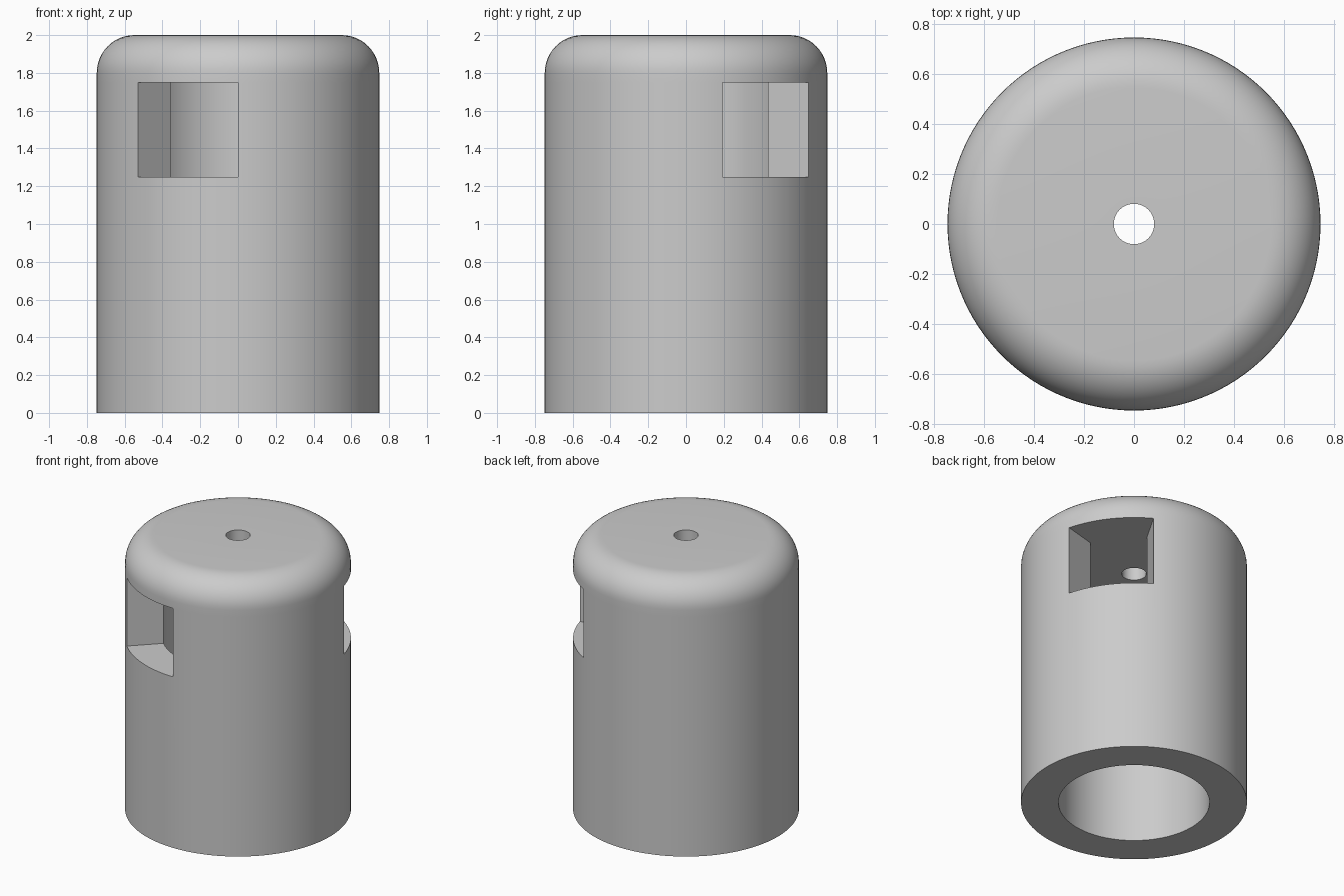
import bpy, bmesh, math

if "Cube" in bpy.data.objects:
    bpy.data.objects.remove(bpy.data.objects["Cube"])

STEP = 3                       # degrees per side
OUTER, BORE, HOLE = 0.748, 0.5, 0.081
LOW, HIGH, TOP, FILLET = 1.25, 1.75, 2.0, 0.2
WINDOWS = [(15, 60), (225, 270)]   # angular spans of the wall openings

# closed wall section: ceiling, bore, base, outside, rounded shoulder, top, hole
profile = [(HOLE, HIGH), (BORE, HIGH), (BORE, LOW), (BORE, 0),
           (OUTER, 0), (OUTER, LOW), (OUTER, HIGH)]
for i in range(13):
    a = math.radians(90 * i / 12)
    profile.append((OUTER - FILLET + FILLET * math.cos(a),
                    TOP - FILLET + FILLET * math.sin(a)))
profile.append((HOLE, TOP))
IN_HIGH, IN_LOW, OUT_LOW, OUT_HIGH = 1, 2, 5, 6

bm = bmesh.new()
count = 360 // STEP
rings = []
for s in range(count):
    a = math.radians(s * STEP)
    rings.append([bm.verts.new((r * math.cos(a), r * math.sin(a), z))
                  for r, z in profile])


def band(s, i, j):
    a, b = rings[s], rings[(s + 1) % count]
    bm.faces.new((a[i], b[i], b[j], a[j]))


# revolve the section, leaving the windows open
for s in range(count):
    is_open = any(lo <= s * STEP < hi for lo, hi in WINDOWS)
    for i in range(len(profile)):
        if not (is_open and i in (IN_HIGH, OUT_LOW)):
            band(s, i, (i + 1) % len(profile))
    if is_open:
        band(s, IN_LOW, OUT_LOW)      # window sill
        band(s, IN_HIGH, OUT_HIGH)    # window head

# radial side walls of the windows
for span in WINDOWS:
    for angle in span:
        ring = rings[angle // STEP]
        bm.faces.new([ring[k] for k in (IN_HIGH, IN_LOW, OUT_LOW, OUT_HIGH)])

bmesh.ops.recalc_face_normals(bm, faces=bm.faces)
mesh = bpy.data.meshes.new("cap_body")
bm.to_mesh(mesh)
bm.free()

body = bpy.data.objects.new("cap_body", mesh)
bpy.context.collection.objects.link(body)
grey = bpy.data.materials.new("light grey")
grey.diffuse_color = (0.6, 0.6, 0.6, 1)
grey.use_nodes = True
grey.node_tree.nodes["Principled BSDF"].inputs["Base Color"].default_value = grey.diffuse_color
mesh.materials.append(grey)

bpy.context.view_layer.objects.active = body
body.select_set(True)
bpy.ops.object.shade_smooth_by_angle(angle=math.radians(30))
